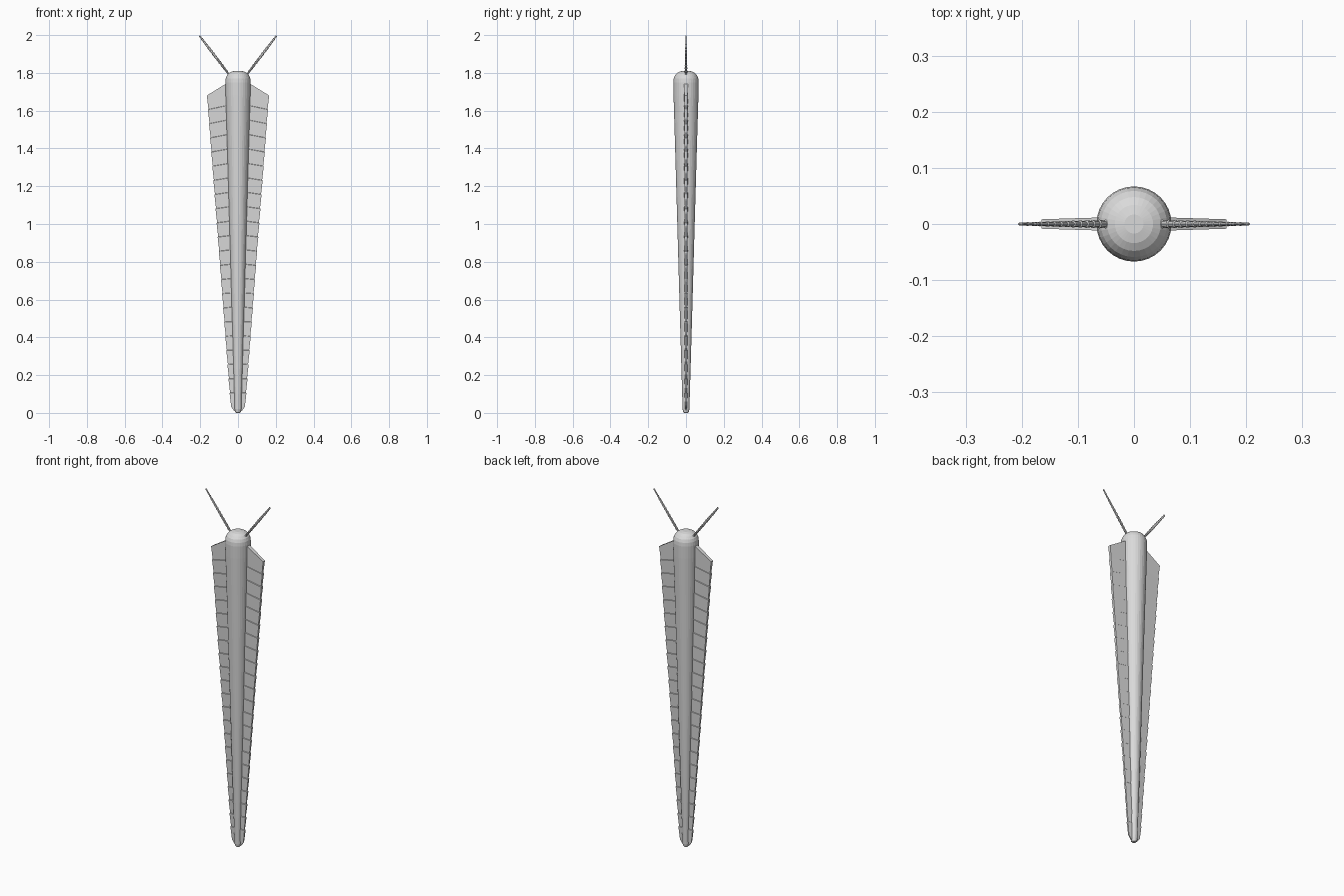
import bpy, bmesh, math
from mathutils import Vector

if "Cube" in bpy.data.objects:
    bpy.data.objects.remove(bpy.data.objects["Cube"])

grey = bpy.data.materials.new("light_grey")
grey.diffuse_color = (0.7, 0.7, 0.7, 1)
grey.use_nodes = True
grey.node_tree.nodes["Principled BSDF"].inputs["Base Color"].default_value = grey.diffuse_color


def loft(name, rings):
    """Skin a list of equal-sized rings of points and cap both ends."""
    bm = bmesh.new()
    vs = [[bm.verts.new(p) for p in ring] for ring in rings]
    n = len(vs[0])
    for a, b in zip(vs, vs[1:]):
        for i in range(n):
            j = (i + 1) % n
            bm.faces.new((a[i], a[j], b[j], b[i]))
    bm.faces.new(vs[0])
    bm.faces.new(vs[-1])
    bmesh.ops.recalc_face_normals(bm, faces=bm.faces)
    me = bpy.data.meshes.new(name)
    bm.to_mesh(me)
    bm.free()
    me.materials.append(grey)
    ob = bpy.data.objects.new(name, me)
    bpy.context.collection.objects.link(ob)
    return ob


def circle(r, z, n=32):
    return [(r * math.cos(2 * math.pi * i / n), r * math.sin(2 * math.pi * i / n), z)
            for i in range(n)]


# Long tapered body with a domed head and a small rounded tail tip
profile = [(0.009, 0.0), (0.015, 0.006), (0.018, 0.02), (0.032, 0.5), (0.046, 1.0),
           (0.059, 1.45), (0.066, 1.68), (0.067, 1.75), (0.065, 1.77), (0.059, 1.786),
           (0.048, 1.799), (0.034, 1.807), (0.017, 1.811)]
loft("body", [circle(r, z) for r, z in profile])

# Folded wing on each side: overlapping plates, each widest at its upper edge
PLATES = 22


def wing_section(side, t, lip):
    """Cross-section at t (0 = top, 1 = bottom), grown by lip at a plate's upper edge."""
    z_out = 1.68 - 1.65 * t
    x_out = 0.162 - 0.126 * t + lip
    x_in = 0.03 * (1 - t) + 0.005
    slope = (0.62 if t == 0 else 0.22) * (1 - t)
    z_in = z_out + slope * (x_out - x_in)
    root = 0.010 - 0.004 * t + lip * 0.8
    tip = 0.006 - 0.003 * t + lip * 0.8
    return [(side * x_in, -root, z_in), (side * x_out, -tip, z_out),
            (side * x_out, tip, z_out), (side * x_in, root, z_in)]


def antenna_ring(side, t, grow):
    """Eight-sided ring along the feeler, flattened front to back towards the tip."""
    start, end = Vector((0.040, 0, 1.782)), Vector((0.204, 0, 1.997))
    axis = (end - start).normalized()
    across = Vector((axis.z, 0, -axis.x))
    c = start.lerp(end, t)
    w = (0.0045 + 0.0025 * math.sin(math.pi * t)) * grow
    d = (0.0075 - 0.005 * t) * grow
    ring = []
    for i in range(8):
        a = math.pi / 4 * i
        p = c + across * w * math.cos(a) + Vector((0, d * math.sin(a), 0))
        ring.append((side * p.x, p.y, p.z))
    return ring


for side, label in ((-1, "left"), (1, "right")):
    rings = []
    for k in range(PLATES):
        rings.append(wing_section(side, k / PLATES, 0.003))
        rings.append(wing_section(side, (k + 0.97) / PLATES, 0.0))
    # Slanted lower end of the wing
    rings.append([(side * 0.004, -0.004, 0.01), (side * 0.02, -0.003, 0.01),
                  (side * 0.02, 0.003, 0.01), (side * 0.004, 0.004, 0.01)])
    loft(label + "_wing", rings)

    # Ridged feeler
    steps = 14
    rings = []
    for k in range(steps):
        rings.append(antenna_ring(side, k / steps, 0.8))
        rings.append(antenna_ring(side, (k + 0.9) / steps, 1.15))
    rings.append(antenna_ring(side, 1.0, 0.5))
    loft(label + "_antenna", rings)
